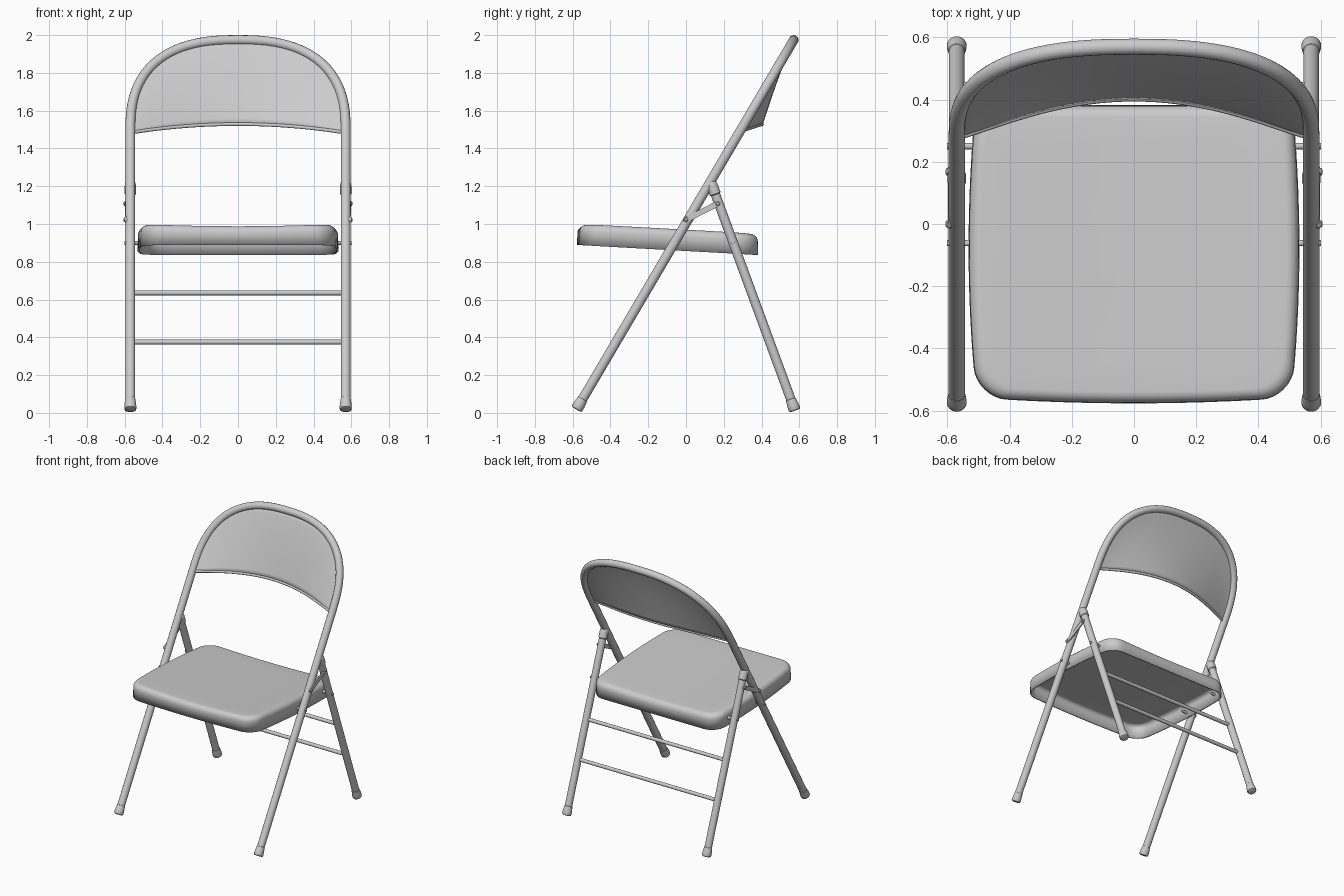
import bpy, bmesh, math
from mathutils import Vector

if "Cube" in bpy.data.objects:
    bpy.data.objects.remove(bpy.data.objects["Cube"])

R, X = 0.026, 0.57          # tube radius, half spacing of the legs


def front_y(z):             # leaning line of the front frame
    return -0.58 + (z - 0.018) * 0.588


def rear_y(z):              # leaning line of the rear legs
    return 0.577 - (z - 0.012) * 0.368


def finish(name, bm, angle=35, thick=0, offset=0):
    bmesh.ops.recalc_face_normals(bm, faces=bm.faces)
    me = bpy.data.meshes.new(name)
    bm.to_mesh(me)
    bm.free()
    ob = bpy.data.objects.new(name, me)
    bpy.context.collection.objects.link(ob)
    if thick:
        mod = ob.modifiers.new("thickness", 'SOLIDIFY')
        mod.thickness, mod.offset = thick, offset
    smooth(ob, angle)
    return ob


def smooth(ob, angle=35):
    bpy.ops.object.select_all(action='DESELECT')
    bpy.context.view_layer.objects.active = ob
    ob.select_set(True)
    bpy.ops.object.shade_smooth_by_angle(angle=math.radians(angle))


def lathe(name, profile, start, direction, n=24):
    """Turn (radius, distance) pairs about an axis; both ends are capped."""
    q = Vector(direction).to_track_quat('Z', 'Y')
    bm = bmesh.new()
    rings = [[bm.verts.new(Vector(start) + q @ Vector(
        (r * math.cos(2 * math.pi * i / n), r * math.sin(2 * math.pi * i / n), d)))
        for i in range(n)] for r, d in profile]
    for a, b in zip(rings, rings[1:]):
        for i in range(n):
            bm.faces.new((a[i], a[(i + 1) % n], b[(i + 1) % n], b[i]))
    bm.faces.new(rings[0])
    bm.faces.new(rings[-1])
    return finish(name, bm)


def rod(name, a, b, r, n=20):
    d = Vector(b) - Vector(a)
    return lathe(name, [(r, 0), (r, d.length)], a, d, n)


def swept(name, points, r):
    cu = bpy.data.curves.new(name, 'CURVE')
    cu.dimensions, cu.bevel_depth, cu.bevel_resolution = '3D', r, 5
    cu.use_fill_caps = True
    sp = cu.splines.new('POLY')
    sp.points.add(len(points) - 1)
    for p, co in zip(sp.points, points):
        p.co = (*co, 1)
    ob = bpy.data.objects.new(name, cu)
    bpy.context.collection.objects.link(ob)
    bpy.ops.object.select_all(action='DESELECT')
    bpy.context.view_layer.objects.active = ob
    ob.select_set(True)
    bpy.ops.object.convert(target='MESH')
    smooth(bpy.context.object)


# Front legs and back hoop: one bent tube
path = [(X, front_y(z), z) for z in (0.04, 0.5, 1.0, 1.3)]
E = 2 / 2.5
for i in range(49):
    a = math.pi * i / 48
    c, s = math.cos(a), math.sin(a)
    z = 1.5 + 0.474 * abs(s) ** E if 0 < i < 48 else 1.5
    path.append((X * math.copysign(abs(c) ** E, c), front_y(z), z))
path += [(-X, front_y(z), z) for z in (1.3, 1.0, 0.5, 0.04)]
swept("front_frame", path, R)

# Curved back panel and its rolled lower edge
bm = bmesh.new()
cols, rows, edge = 48, 14, []
grid = []
for i in range(cols + 1):
    u = math.sin(math.pi * (i / cols - 0.5))
    x = u * 0.556
    bot = 1.485 + 0.043 * (1 - u * u)
    top = 1.5 + 0.468 * (1 - abs(x / 0.566) ** 2.5) ** 0.4
    col = []
    for j in range(rows + 1):
        t = j / rows
        z = top + (bot - top) * t
        y = front_y(z) + 0.095 * (1 - u * u) ** 1.25 * t ** 1.25
        col.append(bm.verts.new((x, y, z)))
    edge.append(col[-1].co.copy())
    grid.append(col)
for a, b in zip(grid, grid[1:]):
    for j in range(rows):
        bm.faces.new((a[j], b[j], b[j + 1], a[j + 1]))
finish("back_panel", bm, 40, 0.008)
swept("back_panel_edge", edge, 0.009)

# Seat pan: rounded outline, soft top edge, open underneath
outline = []
for cx, cy, r, a0 in ((0.43, 0.28, 0.10, 0), (-0.43, 0.28, 0.10, 90),
                      (-0.43, -0.475, 0.10, 180), (0.43, -0.475, 0.10, 270)):
    for k in range(9):
        a = math.radians(a0 + k * 90 / 8)
        outline.append(Vector((cx + r * math.cos(a), cy + r * math.sin(a))))
fine = []
for p, q in zip(outline, outline[1:] + outline[:1]):
    n = max(1, round((q - p).length / 0.06))
    fine += [p.lerp(q, k / n) for k in range(n)]
mid = Vector((0, -0.0975))
rings = [(0.25, 0), (0.5, 0), (0.75, 0)]
for k in range(8):
    a = math.radians(90 * k / 7)
    rings.append((1 - 0.038 * (1 - math.sin(a)) / 0.5, 0.038 * (1 - math.cos(a))))
rings.append((1.004, 0.113))


def seat_point(p, scale, drop):
    x, y = mid + (p - mid) * scale
    x *= 1 - 0.045 * ((y + 0.08) / 0.48) ** 2
    if y < mid.y:
        y += 0.02 * (x / 0.53) ** 2 * (y - mid.y) / -0.48
    return (x, y, 1.002 - 0.055 * (y + 0.575) - drop - 0.012 * max(0, 1 - (x / 0.5) ** 2) * (drop < 0.1))


bm = bmesh.new()
loops = [[bm.verts.new(seat_point(p, s, d)) for p in fine] for s, d in rings]
centre = bm.verts.new(seat_point(mid, 0, 0))
n = len(fine)
for i in range(n):
    k = (i + 1) % n
    bm.faces.new((centre, loops[0][i], loops[0][k]))
    for a, b in zip(loops, loops[1:]):
        bm.faces.new((a[i], b[i], b[k], a[k]))
finish("seat", bm, 40, 0.01, -1)

# Rear cross bars
for name, z in (("upper_cross_bar", 0.635), ("lower_cross_bar", 0.375)):
    rod(name, (-X, rear_y(z), z), (X, rear_y(z), z), 0.013)

foot = [(0.022, 0), (0.029, 0.003), (0.032, 0.010), (0.031, 0.03), (0.027, 0.064), (0.024, 0.067)]
for side, s in (("right", 1), ("left", -1)):
    # Rear leg with its top socket
    up = Vector((0, -0.368, 1)).normalized()
    rod("rear_leg_" + side, (s * X, rear_y(0.04), 0.04), (s * X, rear_y(1.2), 1.2), 0.025)
    lathe("rear_leg_socket_" + side,
          [(0.025, 0), (0.030, 0.005), (0.030, 0.05), (0.026, 0.07), (0.012, 0.085)],
          (s * X, rear_y(1.155), 1.155), up)
    # Rubber feet
    lathe("front_foot_" + side, foot, (s * X, -0.58, 0.018), (0, 0.588, 1))
    lathe("rear_foot_" + side, foot, (s * X, 0.577, 0.012), up)
    # Seat pivots
    for name, y in (("front", front_y(0.9)), ("rear", rear_y(0.9))):
        rod(f"{name}_pivot_{side}", (s * 0.48, y, 0.9), (s * 0.601, y, 0.9), 0.010)
    # Folding link: flat round-ended strap with rivets
    a, b = Vector((0.0, 1.022)), Vector((0.168, 1.108))
    ang = math.atan2(b.y - a.y, b.x - a.x)
    prof = [c + 0.015 * Vector((math.cos(t), math.sin(t)))
            for c, t0 in ((b, ang - math.pi / 2), (a, ang + math.pi / 2))
            for t in (t0 + math.pi * k / 8 for k in range(9))]
    bm = bmesh.new()
    face = bm.faces.new([bm.verts.new((s * 0.590, p.x, p.y)) for p in prof])
    new = bmesh.ops.extrude_face_region(bm, geom=[face])["geom"]
    bmesh.ops.translate(bm, vec=(s * 0.008, 0, 0),
                        verts=[g for g in new if isinstance(g, bmesh.types.BMVert)])
    finish("folding_link_" + side, bm)
    for name, p in (("front", a), ("rear", b)):
        lathe(f"{name}_rivet_{side}", [(0.012, 0), (0.012, 0.032), (0.007, 0.036)],
              (s * X, p.x, p.y), (s, 0, 0), 16)
